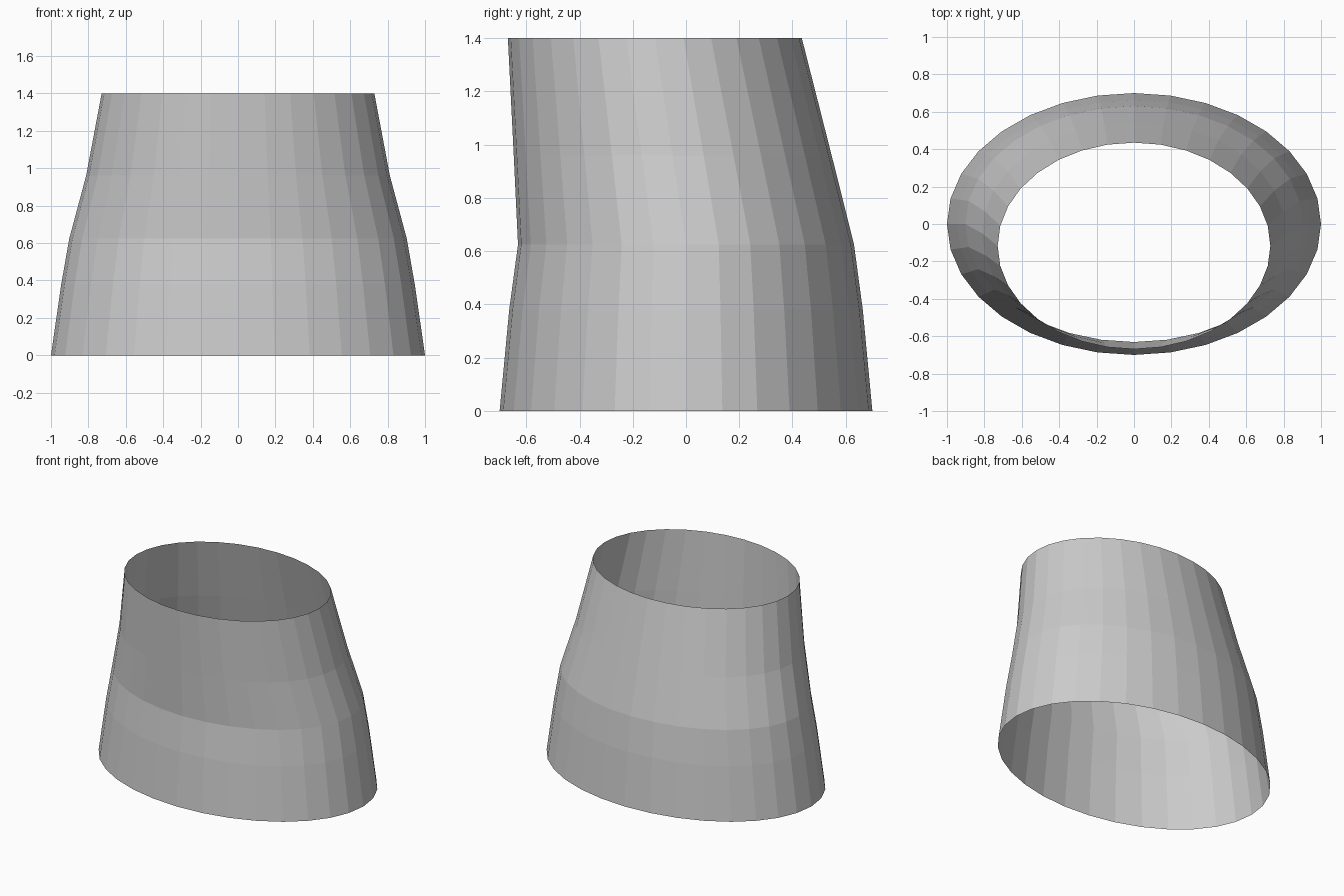
import bpy, bmesh
from math import sin, cos, tau

if "Cube" in bpy.data.objects:
    bpy.data.objects.remove(bpy.data.objects["Cube"])

SIDES = 32
# Each ring: height, half width in x, half depth in y, centre in y
RINGS = [
    (0.00, 1.000, 0.700, 0.000),
    (0.38, 0.945, 0.664, 0.000),
    (0.625, 0.902, 0.631, 0.000),
    (0.96, 0.812, 0.597, -0.050),
    (1.40, 0.729, 0.552, -0.117),
]

# Open tapered sleeve: stacked ellipses leaning to the front
bm = bmesh.new()
loops = [[bm.verts.new((rx * cos(tau * i / SIDES), cy + ry * sin(tau * i / SIDES), z))
          for i in range(SIDES)] for z, rx, ry, cy in RINGS]
for low, high in zip(loops, loops[1:]):
    for i in range(SIDES):
        j = (i + 1) % SIDES
        bm.faces.new((low[i], low[j], high[j], high[i]))

mesh = bpy.data.meshes.new("tapered_sleeve")
bm.to_mesh(mesh)
bm.free()
sleeve = bpy.data.objects.new("tapered_sleeve", mesh)
bpy.context.collection.objects.link(sleeve)
